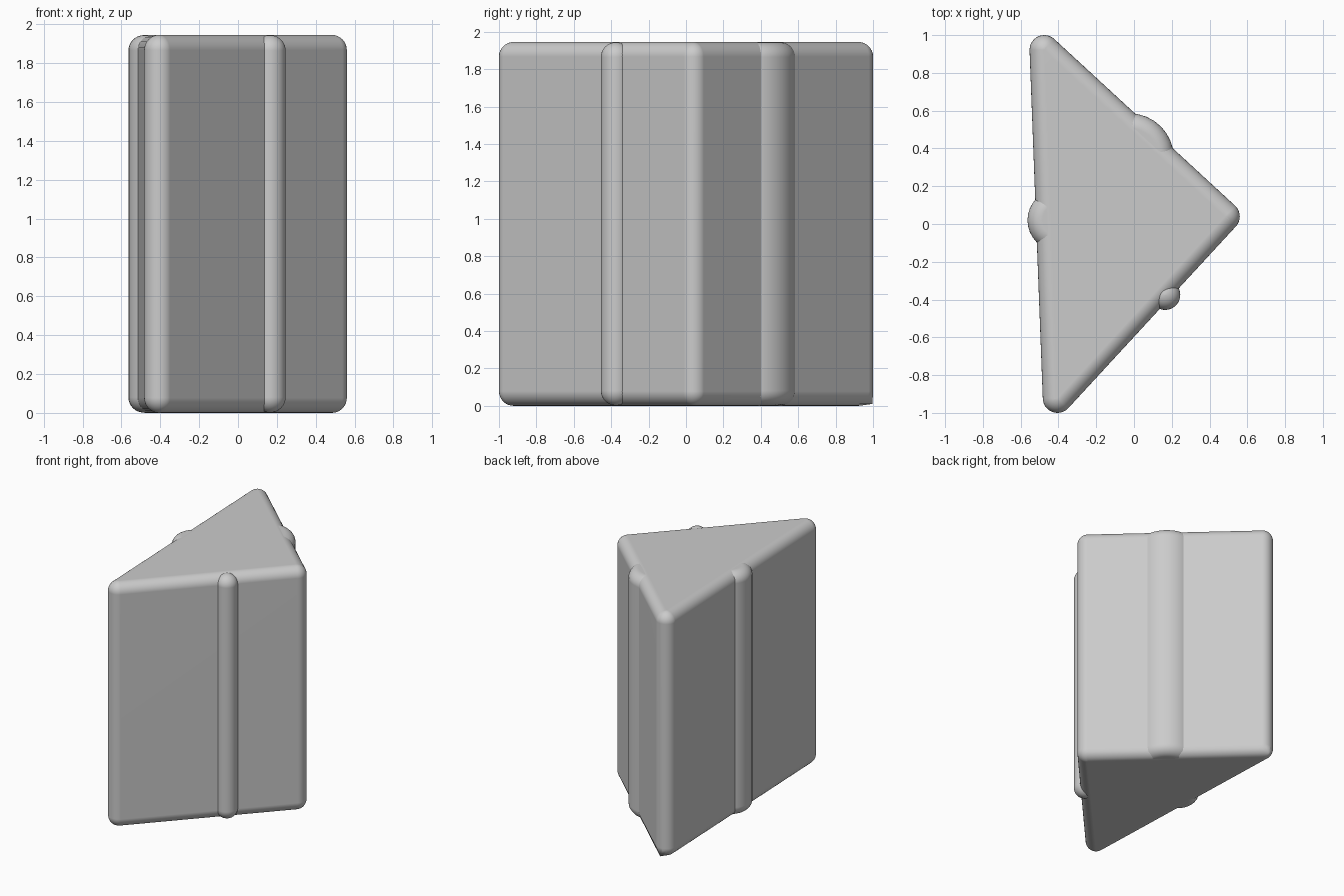
import bpy, bmesh
from math import cos, sin, pi
from mathutils import Matrix, Vector

cube = bpy.data.objects.get("Cube")
if cube:
    bpy.data.objects.remove(cube, do_unlink=True)

HEIGHT = 1.945
ROUND = 0.078

grey = bpy.data.materials.new("plain_grey")
grey.use_nodes = True
colour = (0.6, 0.6, 0.6, 1)
grey.diffuse_color = colour
grey.node_tree.nodes["Principled BSDF"].inputs["Base Color"].default_value = colour


def rounded_prism(name, corners, radius, bottom=0.0, top=HEIGHT, tips=()):
    """Upright solid with every edge rounded, wrapped around corner spheres."""
    bm = bmesh.new()
    for x, y in corners:
        for z in (bottom + radius, top - radius):
            bmesh.ops.create_uvsphere(bm, u_segments=32, v_segments=16, radius=radius,
                                      matrix=Matrix.Translation((x, y, z)))
    bmesh.ops.delete(bm, geom=bm.faces[:], context='FACES_ONLY')
    bmesh.ops.delete(bm, geom=bm.edges[:], context='EDGES_FACES') if bm.edges else None
    points = [v.co.copy() for v in bm.verts]
    bm.free()

    bm = bmesh.new()
    for p in points + [Vector(t) for t in tips]:
        bm.verts.new(p)
    bmesh.ops.convex_hull(bm, input=bm.verts[:])
    bmesh.ops.delete(bm, geom=[v for v in bm.verts if not v.link_faces], context='VERTS')
    bmesh.ops.dissolve_limit(bm, angle_limit=0.01, verts=bm.verts[:], edges=bm.edges[:])
    bmesh.ops.recalc_face_normals(bm, faces=bm.faces[:])
    mesh = bpy.data.meshes.new(name)
    bm.to_mesh(mesh)
    bm.free()
    mesh.materials.append(grey)
    obj = bpy.data.objects.new(name, mesh)
    bpy.context.collection.objects.link(obj)
    bpy.ops.object.select_all(action='DESELECT')
    obj.select_set(True)
    bpy.context.view_layer.objects.active = obj
    bpy.ops.object.shade_smooth_by_angle(angle=pi / 5)
    obj.modifiers.new("even_shading", 'WEIGHTED_NORMAL').keep_sharp = True
    return obj


def rib(name, x, y, radius):
    """Round vertical rib set into a side, with softened ends."""
    core = radius - ROUND
    ring = [(x + core * cos(2 * pi * i / 32), y + core * sin(2 * pi * i / 32))
            for i in range(32)]
    return rounded_prism(name, ring, ROUND, 0.002, HEIGHT - 0.002)


# Triangular body, with one crisp lower corner at the back
rounded_prism("triangular_body", [(-0.475, 0.922), (0.482, 0.04), (-0.405, -0.922)],
              ROUND, tips=[(-0.47, 0.997, 0.01)])

# One rib on each side
rib("side_rib", -0.4, 0.02, 0.164)
rib("front_rib", 0.165, -0.375, 0.08)
rib("back_rib", -0.025, 0.35, 0.236)
